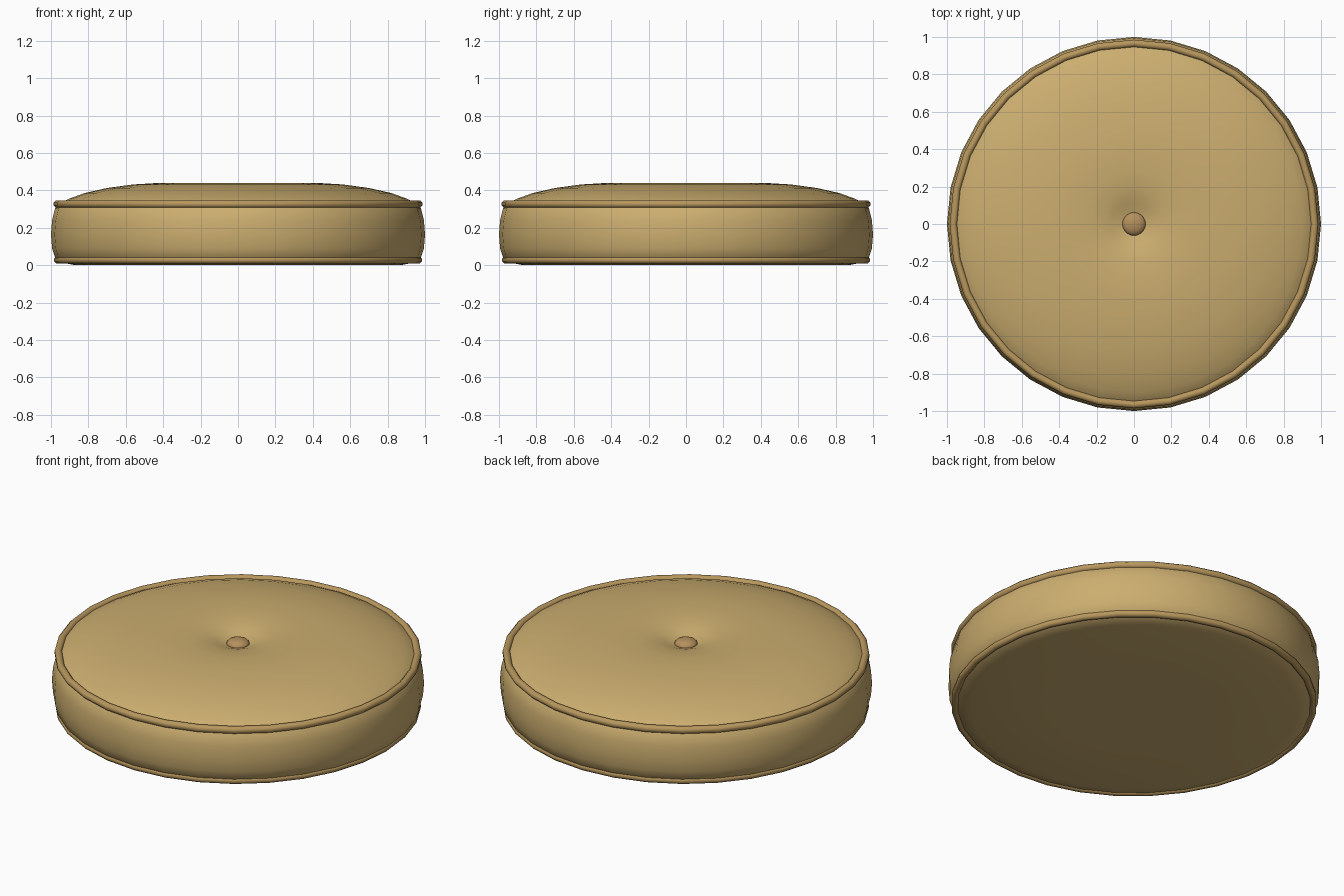
import bpy, bmesh, math

if "Cube" in bpy.data.objects:
    bpy.data.objects.remove(bpy.data.objects["Cube"])

SEG = 32
TAN = (0.60, 0.42, 0.16, 1)
TRIM = (0.48, 0.31, 0.11, 1)
BROWN = (0.46, 0.28, 0.11, 1)


def material(name, colour):
    m = bpy.data.materials.new(name)
    m.diffuse_color = colour
    m.use_nodes = True
    m.node_tree.nodes["Principled BSDF"].inputs["Base Color"].default_value = m.diffuse_color
    return m


def lathe(name, profile, mat, closed=False, angle=50):
    """Spin (radius, z) points around z; radius 0 becomes a pole."""
    bm = bmesh.new()
    rings = []
    for r, z in profile:
        if r == 0:
            rings.append([bm.verts.new((0, 0, z))] * SEG)
        else:
            rings.append([bm.verts.new((r * math.cos(2 * math.pi * i / SEG),
                                        r * math.sin(2 * math.pi * i / SEG), z))
                          for i in range(SEG)])
    pairs = list(zip(rings, rings[1:]))
    if closed:
        pairs.append((rings[-1], rings[0]))
    for a, b in pairs:
        for i in range(SEG):
            j = (i + 1) % SEG
            bm.faces.new(list(dict.fromkeys((a[i], a[j], b[j], b[i]))))
    bmesh.ops.recalc_face_normals(bm, faces=bm.faces)
    mesh = bpy.data.meshes.new(name)
    bm.to_mesh(mesh)
    bm.free()
    obj = bpy.data.objects.new(name, mesh)
    bpy.context.collection.objects.link(obj)
    mesh.materials.append(mat)
    bpy.ops.object.select_all(action='DESELECT')
    obj.select_set(True)
    bpy.context.view_layer.objects.active = obj
    bpy.ops.object.shade_smooth_by_angle(angle=math.radians(angle))
    return obj


def circle(r, z, minor, n=8):
    return [(r + minor * math.cos(2 * math.pi * (k + .5) / n),
             z + minor * math.sin(2 * math.pi * (k + .5) / n)) for k in range(n)]


fabric = material("fabric", TAN)
trim = material("trim", TRIM)
leather = material("button", BROWN)

# Cushion body: flat base, bulging side, domed top with a central dimple
lathe("cushion", [
    (0, 0), (0.45, 0), (0.88, 0.002), (0.955, 0.018), (0.978, 0.04),
    (0.994, 0.09), (1.0, 0.165), (0.994, 0.24), (0.978, 0.305), (0.955, 0.33),
    (0.90, 0.357), (0.82, 0.386), (0.70, 0.413), (0.56, 0.432), (0.41, 0.441),
    (0.28, 0.439), (0.19, 0.430), (0.12, 0.413), (0.06, 0.39), (0, 0.38)], fabric)

# Piping around both seams
lathe("top_piping", circle(0.966, 0.327, 0.021), trim, closed=True)
lathe("bottom_piping", circle(0.964, 0.028, 0.020), trim, closed=True)

# Flattened button in the dimple
lathe("button", [(0.062 * math.sin(math.pi * k / 10) if 0 < k < 10 else 0,
                  0.39 - 0.03 * math.cos(math.pi * k / 10))
                 for k in range(11)], leather)
